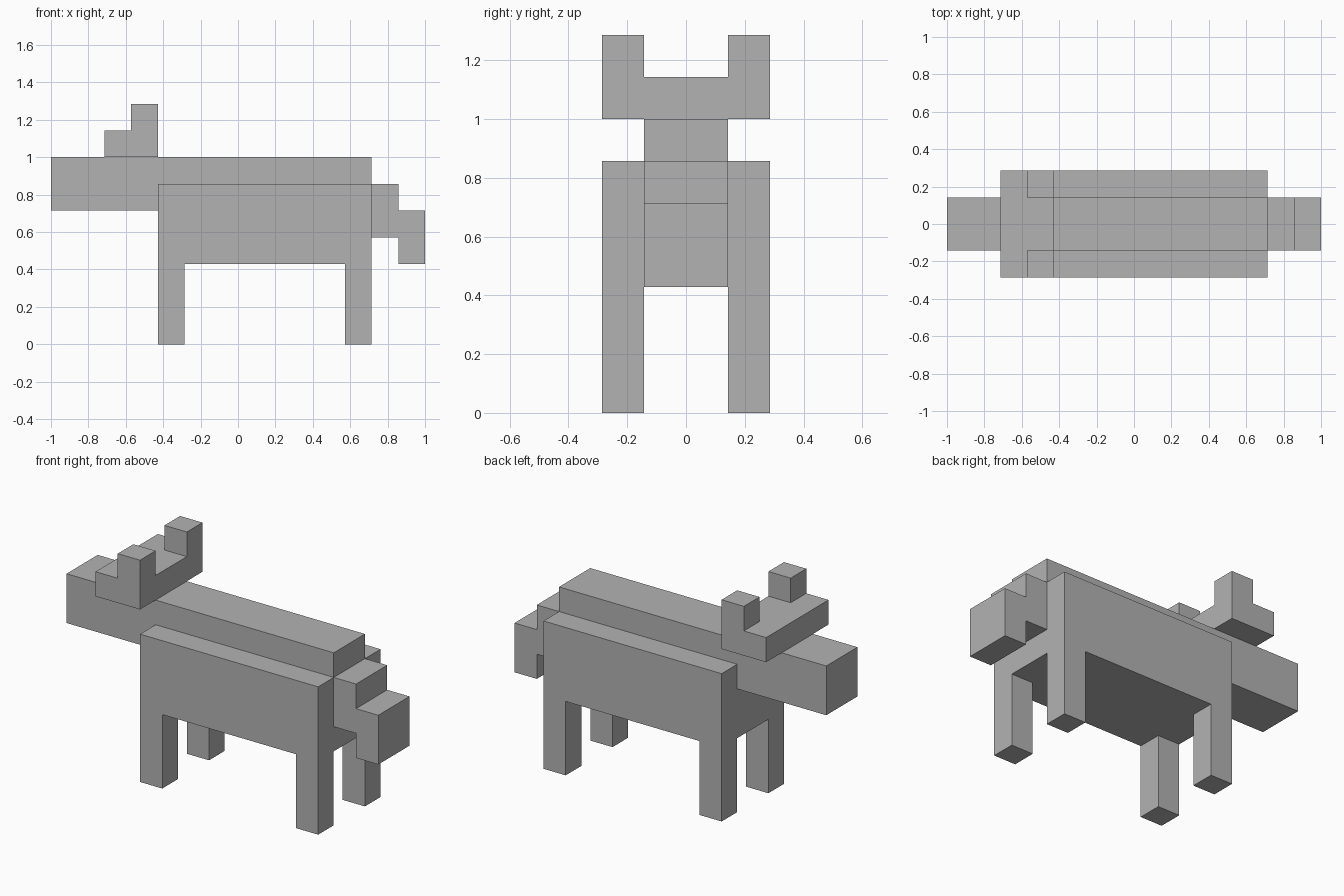
import bpy
import bmesh

U = 1 / 7  # one block of the model's grid

if "Cube" in bpy.data.objects:
    bpy.data.objects.remove(bpy.data.objects["Cube"])

COLOR = (0.45, 0.45, 0.45, 1)
gray = bpy.data.materials.new("plain_gray")
gray.use_nodes = True
gray.diffuse_color = COLOR
gray.node_tree.nodes["Principled BSDF"].inputs["Base Color"].default_value = COLOR


def slab(name, profile, y0, y1):
    """Extrude an x-z outline, given in blocks, from y0 to y1."""
    bm = bmesh.new()
    face = bm.faces.new([bm.verts.new((x * U, y0 * U, z * U)) for x, z in profile])
    out = bmesh.ops.extrude_face_region(bm, geom=[face])["geom"]
    verts = [v for v in out if isinstance(v, bmesh.types.BMVert)]
    bmesh.ops.translate(bm, verts=verts, vec=(0, (y1 - y0) * U, 0))
    bmesh.ops.recalc_face_normals(bm, faces=bm.faces)
    mesh = bpy.data.meshes.new(name)
    bm.to_mesh(mesh)
    bm.free()
    mesh.materials.append(gray)
    obj = bpy.data.objects.new(name, mesh)
    bpy.context.collection.objects.link(obj)
    return obj


def rect(x0, x1, z0, z1):
    return [(x0, z0), (x1, z0), (x1, z1), (x0, z1)]


# Torso core with raised back, neck and head in one outline
slab("torso_and_head", [(-3, 3), (5, 3), (5, 7), (-7, 7), (-7, 5), (-3, 5)], -1, 1)

# Stepped tail
slab("tail", [(5, 4), (6, 4), (6, 3), (7, 3), (7, 5), (6, 5), (6, 6), (5, 6)], -1, 1)

# Horn bar across the head
slab("horn_bar", rect(-5, -3, 7, 8), -2, 2)

# Flanks with their two legs, and horn tips, on both sides
flank = [(-3, 0), (-2, 0), (-2, 3), (4, 3), (4, 0), (5, 0), (5, 6), (-3, 6)]
for side, y0 in (("right", -2), ("left", 1)):
    slab(f"{side}_flank_and_legs", flank, y0, y0 + 1)
    slab(f"{side}_horn_tip", rect(-4, -3, 8, 9), y0, y0 + 1)
